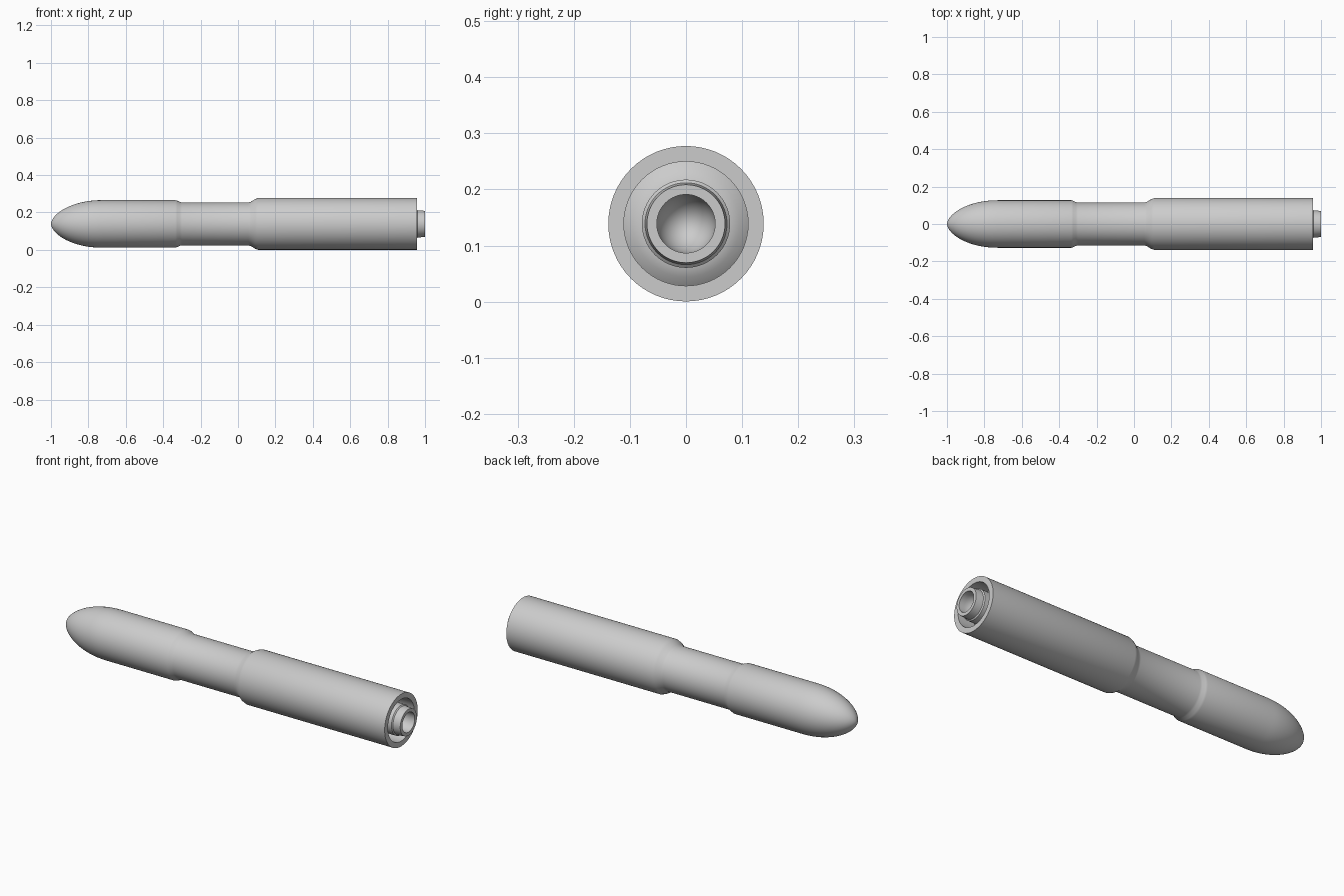
import bpy, bmesh, math

if "Cube" in bpy.data.objects:
    bpy.data.objects.remove(bpy.data.objects["Cube"])

CZ = 0.139   # height of the long axis
SIDES = 64


def lathe(name, profile):
    """Revolve (x, radius) points around the long axis."""
    bm = bmesh.new()
    rings = []
    for x, r in profile:
        if r < 1e-5:
            rings.append([bm.verts.new((x, 0, 0))])
        else:
            rings.append([bm.verts.new((x, r * math.cos(a), r * math.sin(a)))
                          for a in (2 * math.pi * i / SIDES for i in range(SIDES))])
    for a, b in zip(rings, rings[1:]):
        for i in range(SIDES):
            j = (i + 1) % SIDES
            quad = [a[i % len(a)], a[j % len(a)], b[j % len(b)], b[i % len(b)]]
            bm.faces.new(list(dict.fromkeys(quad)))
    bmesh.ops.recalc_face_normals(bm, faces=bm.faces)
    me = bpy.data.meshes.new(name)
    bm.to_mesh(me)
    bm.free()
    ob = bpy.data.objects.new(name, me)
    ob.location.z = CZ
    bpy.context.collection.objects.link(ob)
    bpy.ops.object.select_all(action='DESELECT')
    ob.select_set(True)
    bpy.context.view_layer.objects.active = ob
    bpy.ops.object.shade_smooth_by_angle(angle=math.radians(30))
    return ob


# Rounded nose, front body, waist, wide rear body and the hollow tail
nose = []
for i in range(19):
    u = math.cos(math.pi / 2 * i / 18)
    nose.append((-0.73 - 0.27 * u, 0.127 * max(0, 1 - u * u) ** 0.58))
body = nose + [(-0.335, 0.127), (-0.325, 0.124), (-0.31, 0.117), (-0.30, 0.115),
               (0.055, 0.115), (0.068, 0.118), (0.092, 0.133), (0.108, 0.1385),
               (0.957, 0.1385), (0.957, 0.1107), (0.86, 0.1107),
               (0.872, 0.095), (0.88, 0.075), (0.88, 0)]
lathe("body", body)

# Nozzle with a tapered lip and a domed bore
bore = [(0.97 - 0.07 * math.sin(t), 0.052 * math.cos(t))
        for t in (math.pi / 2 * i / 10 for i in range(11))]
lathe("nozzle", [(0.87, 0), (0.87, 0.0786), (0.955, 0.0786), (0.96, 0.073),
                 (1.0, 0.0696), (1.0, 0.052)] + bore)
